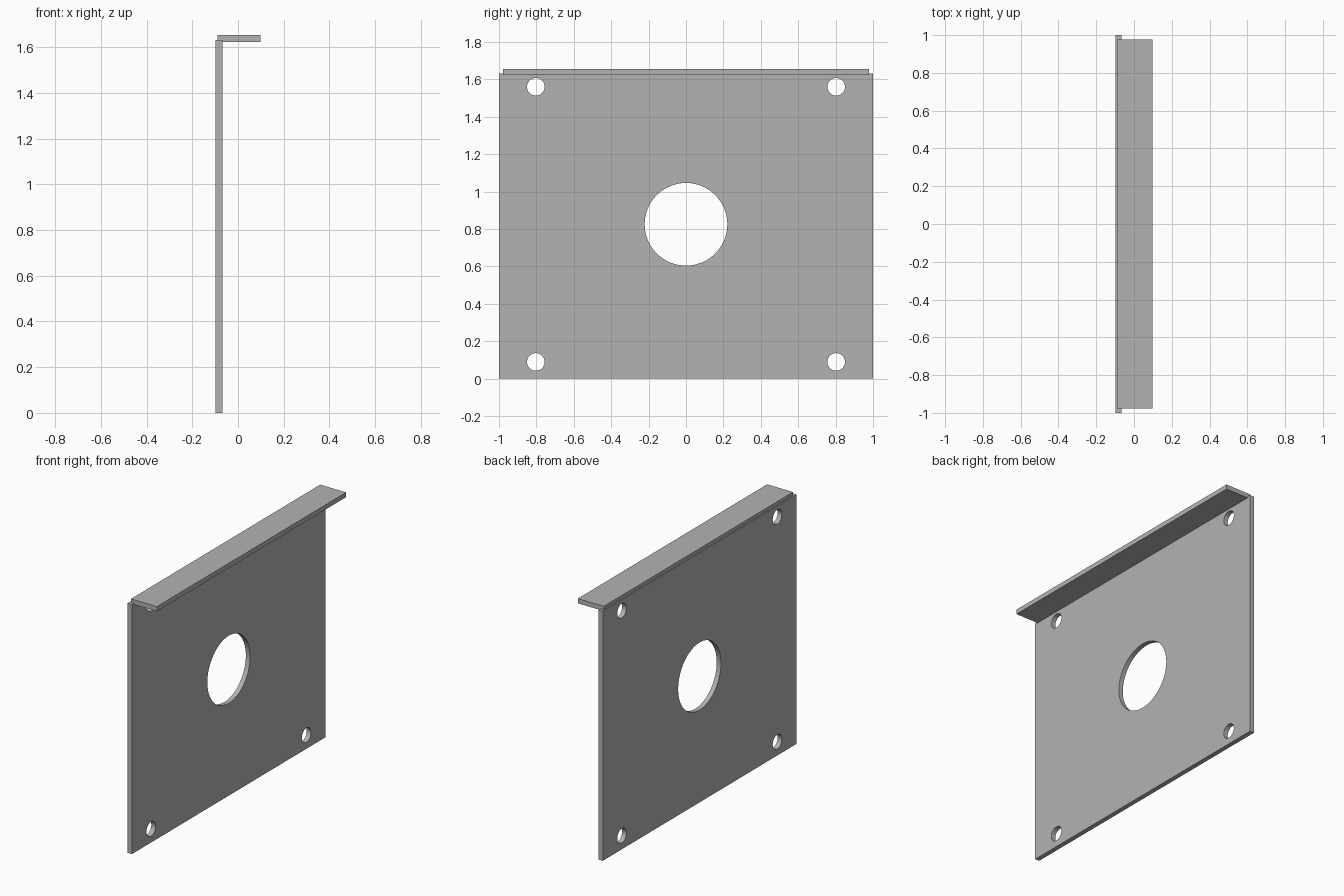
import bpy
import bmesh
from math import radians
from mathutils import Matrix

cube = bpy.data.objects.get("Cube")
if cube:
    bpy.data.objects.remove(cube, do_unlink=True)

# Single plain metal grey
grey = bpy.data.materials.new("metal_grey")
grey.use_nodes = True
colour = (0.45, 0.45, 0.45, 1)
grey.diffuse_color = colour
grey.node_tree.nodes["Principled BSDF"].inputs["Base Color"].default_value = colour


def add_object(name, bm):
    mesh = bpy.data.meshes.new(name)
    bm.to_mesh(mesh)
    bm.free()
    mesh.materials.append(grey)
    obj = bpy.data.objects.new(name, mesh)
    bpy.context.collection.objects.link(obj)
    return obj


def box(name, low, high):
    bm = bmesh.new()
    size = [b - a for a, b in zip(low, high)]
    centre = [(a + b) / 2 for a, b in zip(low, high)]
    bmesh.ops.create_cube(bm, size=1, matrix=Matrix.Translation(centre) @ Matrix.Diagonal((*size, 1)))
    return add_object(name, bm)


# Upright plate and the top flange overlapping its upper edge
plate = box("upright_plate", (-0.098, -1, 0), (-0.067, 1, 1.632))
flange = box("top_flange", (-0.09, -0.978, 1.623), (0.098, 0.978, 1.654))

# Cutters for the central opening and four corner bolt holes
holes = [(0, 0.825, 0.221)]
holes += [(y, z, 0.047) for y in (-0.803, 0.803) for z in (0.089, 1.56)]
bm = bmesh.new()
for y, z, radius in holes:
    place = Matrix.Translation((-0.08, y, z)) @ Matrix.Rotation(radians(90), 4, "Y")
    bmesh.ops.create_cone(bm, cap_ends=True, segments=64, radius1=radius,
                          radius2=radius, depth=0.2, matrix=place)
cutter = add_object("hole_cutter", bm)
cutter.hide_render = True
cutter.hide_viewport = True

# Cut the holes, apply the result and drop the helper
cut = plate.modifiers.new("holes", "BOOLEAN")
cut.operation = "DIFFERENCE"
cut.solver = "EXACT"
cut.object = cutter
cutter.hide_viewport = False
bpy.context.view_layer.update()
bpy.context.view_layer.objects.active = plate
bpy.ops.object.modifier_apply(modifier=cut.name)
bpy.data.objects.remove(cutter, do_unlink=True)

# Smooth hole walls with crisp rims
bpy.ops.object.select_all(action="DESELECT")
plate.select_set(True)
bpy.ops.object.shade_smooth_by_angle(angle=radians(30))
